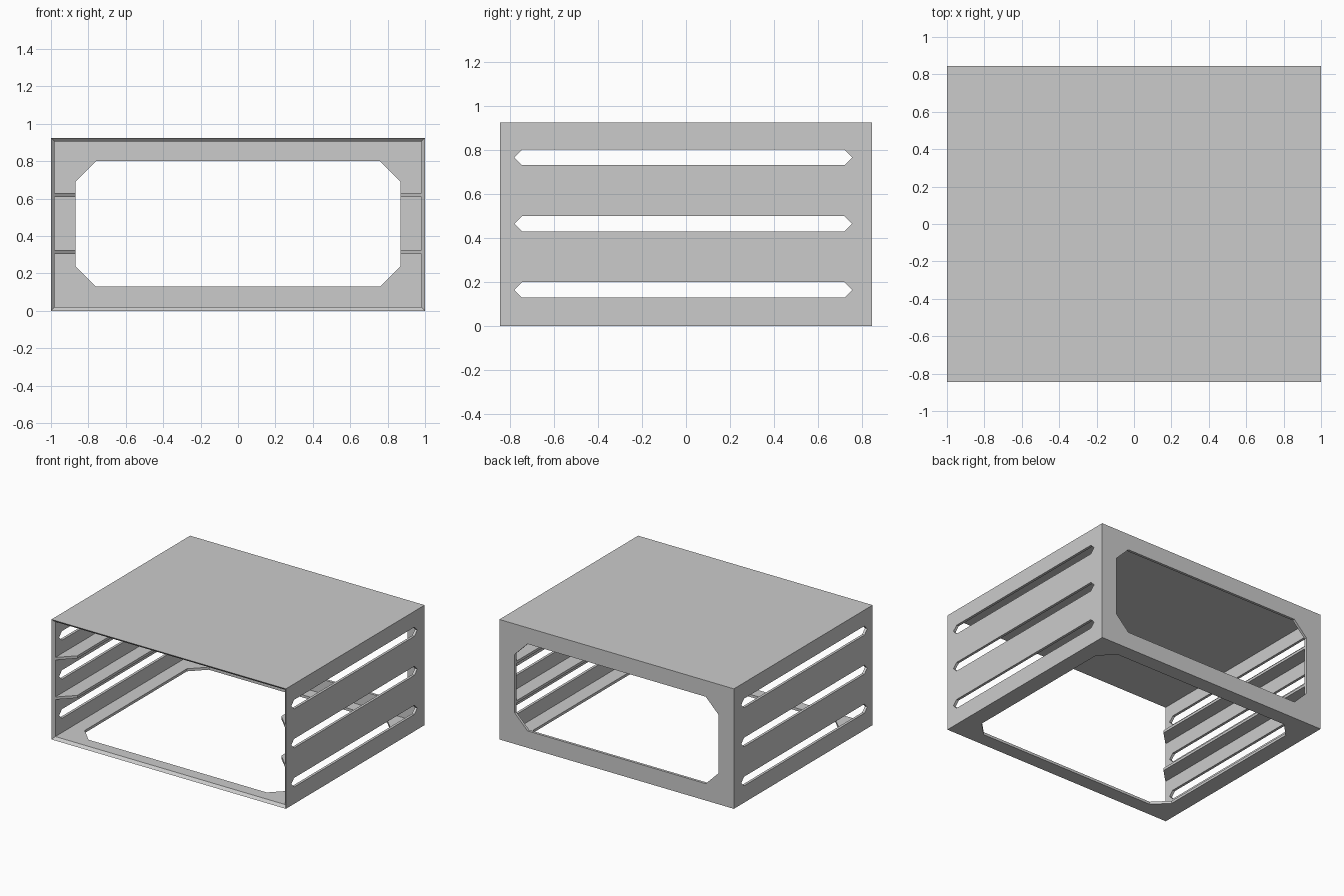
import bpy
import bmesh
from mathutils import Vector

if "Cube" in bpy.data.objects:
    bpy.data.objects.remove(bpy.data.objects["Cube"], do_unlink=True)

W, D, H, T = 1.0, 0.845, 0.925, 0.02   # half width, half depth, height, wall

grey = bpy.data.materials.new("light_grey")
grey.use_nodes = True
COLOUR = (0.6, 0.6, 0.6, 1)
grey.diffuse_color = COLOUR
grey.node_tree.nodes["Principled BSDF"].inputs["Base Color"].default_value = COLOUR


def loft(name, rings):
    """Closed flat-shaded solid through rings of equal point count."""
    bm = bmesh.new()
    loops = [[bm.verts.new(p) for p in ring] for ring in rings]
    n = len(loops[0])
    for a, b in zip(loops, loops[1:]):
        for i in range(n):
            j = (i + 1) % n
            bm.faces.new((a[i], a[j], b[j], b[i]))
    bm.faces.new(loops[0][::-1])
    bm.faces.new(loops[-1])
    bmesh.ops.recalc_face_normals(bm, faces=bm.faces)
    mesh = bpy.data.meshes.new(name)
    bm.to_mesh(mesh)
    bm.free()
    mesh.materials.append(grey)
    obj = bpy.data.objects.new(name, mesh)
    bpy.context.collection.objects.link(obj)
    return obj


def extrude(name, profile, axis, start, end):
    """Solid from a 2D profile; the missing axis runs from start to end."""
    def ring(t):
        return [Vector(p[:axis] + (t,) + p[axis:]) for p in profile]
    return loft(name, [ring(start), ring(end)])


def chamfered(u0, u1, v0, v1, c):
    """Octagonal rectangle outline."""
    return [(u0 + c, v0), (u1 - c, v0), (u1, v0 + c), (u1, v1 - c),
            (u1 - c, v1), (u0 + c, v1), (u0, v1 - c), (u0, v0 + c)]


def cut(target, cutter):
    mod = target.modifiers.new("opening", "BOOLEAN")
    mod.operation = "DIFFERENCE"
    mod.solver = "EXACT"
    mod.object = cutter
    bpy.context.view_layer.objects.active = target
    bpy.ops.object.modifier_apply(modifier=mod.name)
    bpy.data.objects.remove(cutter, do_unlink=True)


def rect(y, inset):
    return [(-W + inset, y, inset), (W - inset, y, inset),
            (W - inset, y, H - inset), (-W + inset, y, H - inset)]


# Open-fronted shell with a chamfered front lip
shell = loft("cabinet_shell", [rect(D, 0), rect(-D, 0), rect(-D + T, T), rect(D - T, T)])

# Octagonal openings in the back and the floor
cut(shell, extrude("back_cutter", chamfered(-0.87, 0.87, 0.13, 0.8, 0.11), 1, D - 0.1, D + 0.1))
cut(shell, extrude("floor_cutter", chamfered(-0.87, 0.87, -0.735, 0.73, 0.11), 2, -0.1, 0.1))

# Three pointed slots through both side walls
for i in range(3):
    z = 0.165 + 0.301 * i
    h = 0.035
    slot = [(-0.78, z), (-0.78 + h, z - h), (0.755 - h, z - h),
            (0.755, z), (0.755 - h, z + h), (-0.78 + h, z + h)]
    cut(shell, extrude("slot_cutter", slot, 0, -W - 0.1, W + 0.1))

# Shelf runners on the inner side walls, with angled front ends
for side, s in (("left", 1), ("right", -1)):
    for level, z in (("lower", 0.305), ("upper", 0.61)):
        outline = [(s * (W - T), -D + T), (s * 0.87, -D + T + 0.11),
                   (s * 0.87, D - T), (s * (W - T), D - T)]
        extrude(f"{level}_{side}_runner", outline, 2, z, z + T)
